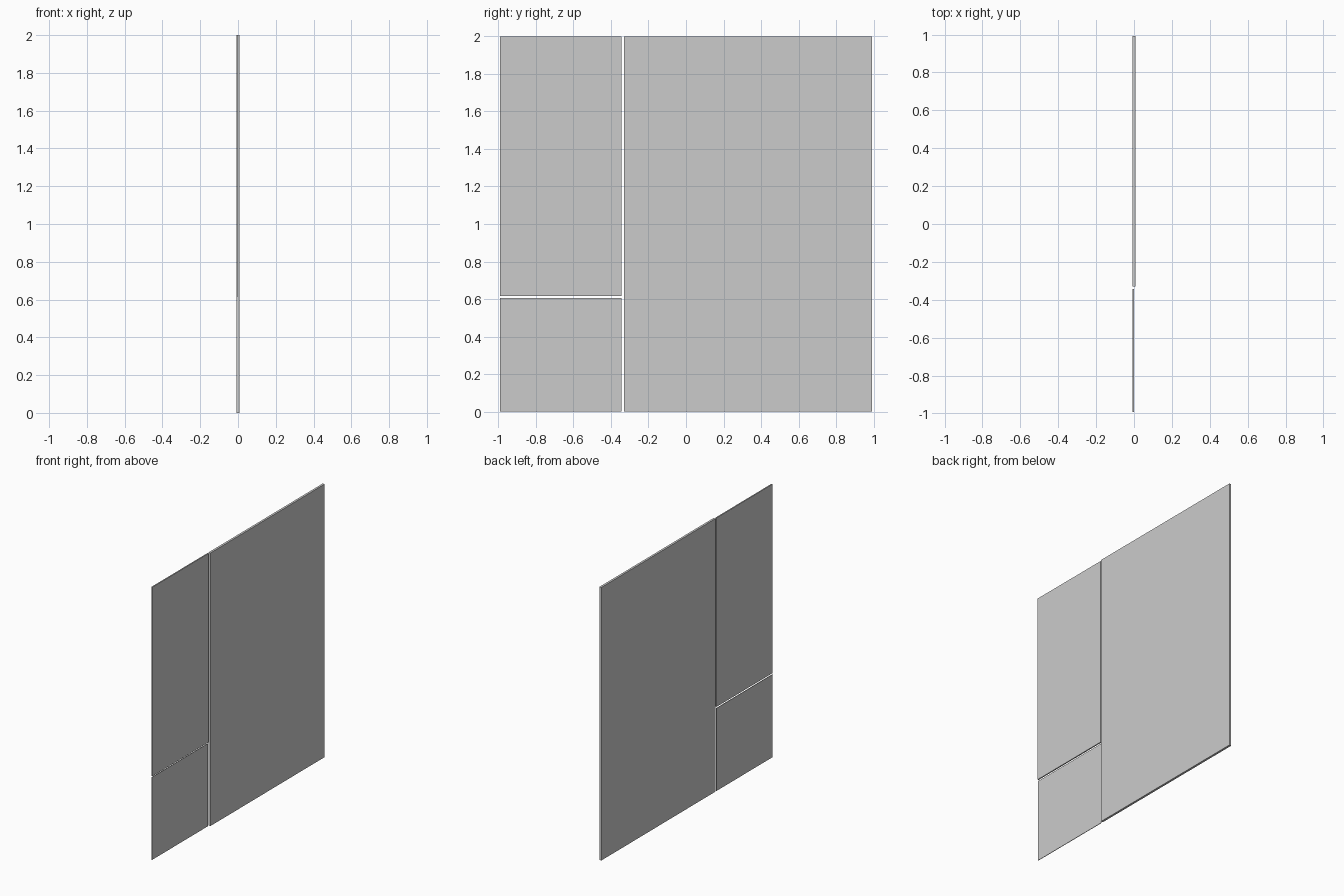
import bpy

if "Cube" in bpy.data.objects:
    bpy.data.objects.remove(bpy.data.objects["Cube"])

# Common rear plane of all the flush panels
BACK = -0.008


def panel(name, thickness, y0, y1, z0, z1):
    """Flat upright board whose back lies on the common plane."""
    bpy.ops.mesh.primitive_cube_add(
        size=1, location=(BACK + thickness / 2, (y0 + y1) / 2, (z0 + z1) / 2))
    ob = bpy.context.object
    ob.name = name
    ob.scale = (thickness, y1 - y0, z1 - z0)
    bpy.ops.object.transform_apply(location=False, rotation=False, scale=True)
    return ob


# Wide full-height panel
panel("wide_panel", 0.016, -0.33, 0.992, 0.0, 2.0)

# Narrow column split into a tall upper and a thinner lower panel
panel("upper_narrow_panel", 0.009, -0.992, -0.343, 0.616, 2.0)
panel("lower_narrow_panel", 0.004, -0.992, -0.343, 0.0, 0.606)
